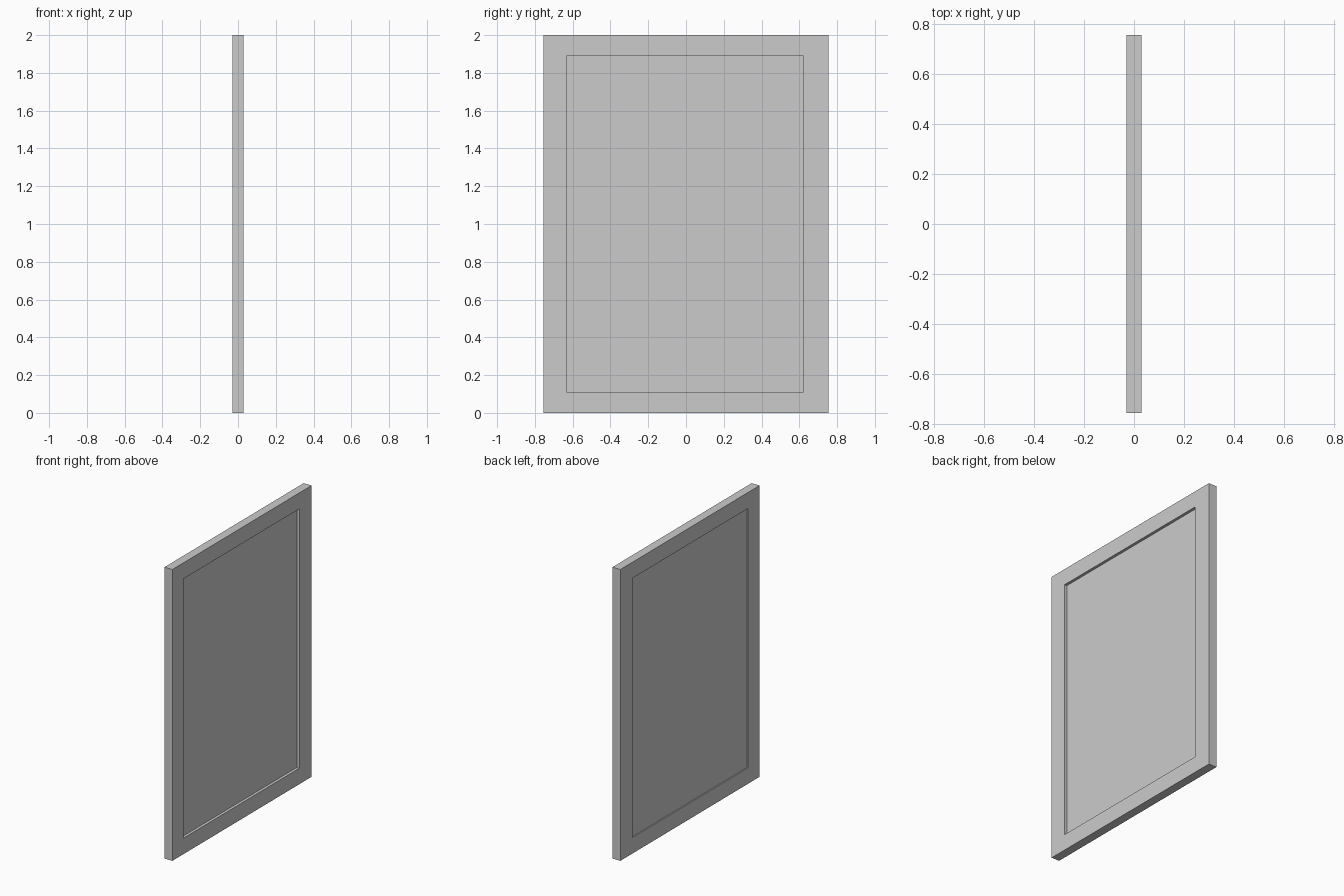
import bpy, bmesh

if "Cube" in bpy.data.objects:
    bpy.data.objects.remove(bpy.data.objects["Cube"])


def rect(bm, x, y0, y1, z0, z1):
    return [bm.verts.new((x, y, z)) for y, z in
            ((y0, z0), (y1, z0), (y1, z1), (y0, z1))]


def finish(name, bm):
    bmesh.ops.recalc_face_normals(bm, faces=bm.faces)
    me = bpy.data.meshes.new(name)
    bm.to_mesh(me)
    bm.free()
    ob = bpy.data.objects.new(name, me)
    bpy.context.collection.objects.link(ob)


OUTER = (-0.755, 0.755, 0.0, 2.0)
INNER = (-0.632, 0.622, 0.11, 1.89)
HALF = 0.03

# Rectangular frame: four loops bridged into a closed ring
bm = bmesh.new()
loops = [rect(bm, HALF, *OUTER), rect(bm, HALF, *INNER),
         rect(bm, -HALF, *INNER), rect(bm, -HALF, *OUTER)]
for a, b in zip(loops, loops[1:] + loops[:1]):
    for i in range(4):
        j = (i + 1) % 4
        bm.faces.new((a[i], a[j], b[j], b[i]))
finish("frame", bm)

# Inset panel, recessed deeper on the +x side
bm = bmesh.new()
a, b = rect(bm, 0.011, *INNER), rect(bm, -0.022, *INNER)
bm.faces.new(a)
bm.faces.new(b[::-1])
for i in range(4):
    j = (i + 1) % 4
    bm.faces.new((a[i], a[j], b[j], b[i]))
finish("panel", bm)
